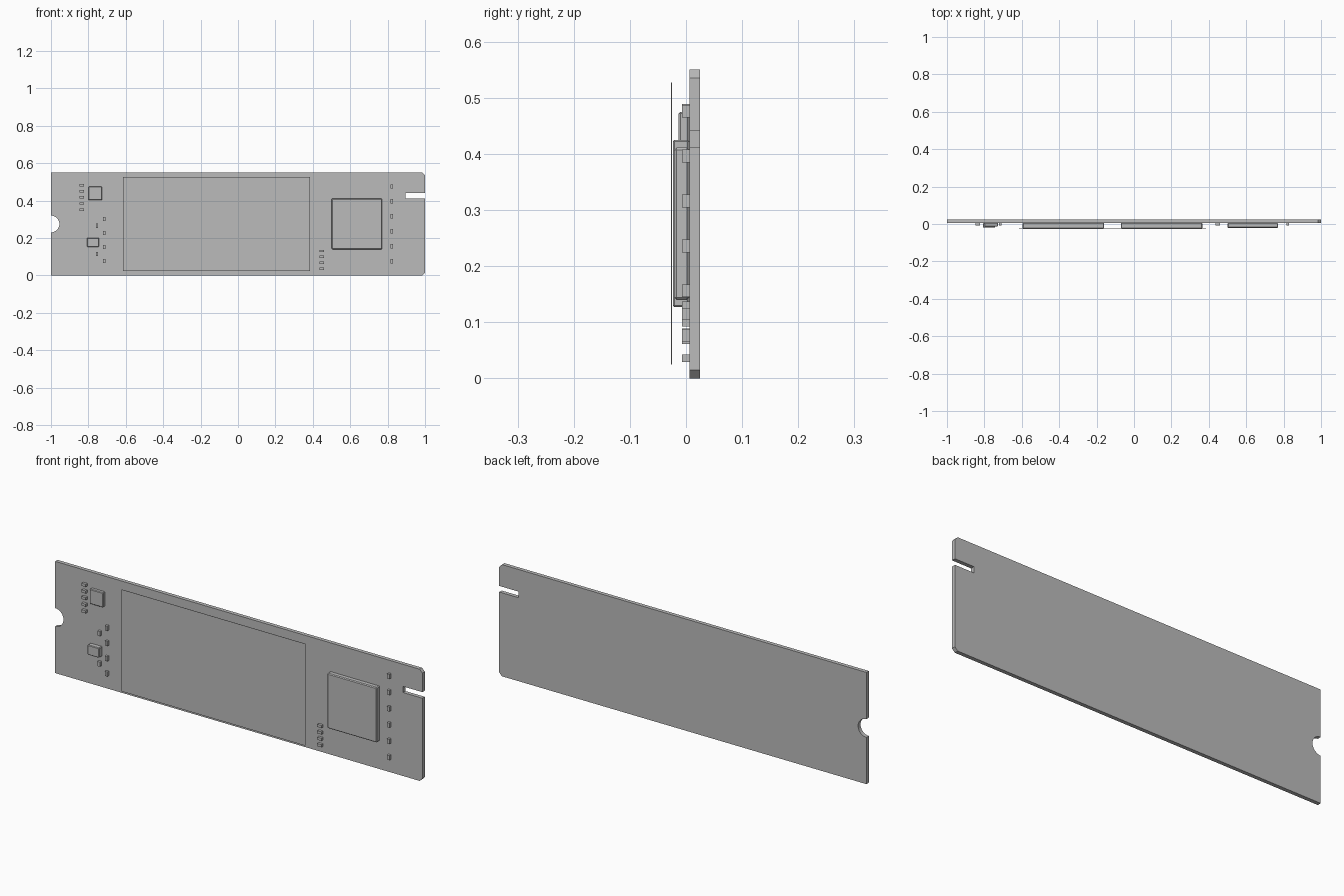
import bpy, bmesh, math

cube = bpy.data.objects.get("Cube")
if cube:
    bpy.data.objects.remove(cube)

grey = bpy.data.materials.new("plain grey")
grey.use_nodes = True
COLOUR = (0.5, 0.5, 0.5, 1)
grey.diffuse_color = COLOUR
grey.node_tree.nodes["Principled BSDF"].inputs["Base Color"].default_value = COLOUR

BOARD_FRONT, BOARD_BACK, HEIGHT = 0.006, 0.025, 0.55


def add_object(name, bm):
    mesh = bpy.data.meshes.new(name)
    bmesh.ops.recalc_face_normals(bm, faces=bm.faces)
    bm.to_mesh(mesh)
    bm.free()
    mesh.materials.append(grey)
    obj = bpy.data.objects.new(name, mesh)
    bpy.context.collection.objects.link(obj)
    return obj


def box(name, x0, x1, z0, z1, front, back=BOARD_FRONT, bevel=0):
    bm = bmesh.new()
    bmesh.ops.create_cube(bm, size=1)
    for v in bm.verts:
        v.co = (x1 if v.co.x > 0 else x0,
                back if v.co.y > 0 else front,
                z1 if v.co.z > 0 else z0)
    obj = add_object(name, bm)
    if bevel:
        mod = obj.modifiers.new("edge", "BEVEL")
        mod.width, mod.segments = bevel, 1
    return obj


# Circuit board: chamfered connector end, key slot and half-round screw notch
c = 0.015
outline = [(-1, 0), (1 - c, 0), (1, c), (1, 0.411), (0.895, 0.411),
           (0.895, 0.441), (1, 0.441), (1, HEIGHT - c), (1 - c, HEIGHT), (-1, HEIGHT)]
steps, radius = 20, 0.045
for i in range(steps + 1):
    a = math.pi * (0.5 - i / steps)
    outline.append((-1 + radius * math.cos(a), HEIGHT / 2 + radius * math.sin(a)))
bm = bmesh.new()
face = bm.faces.new([bm.verts.new((x, BOARD_FRONT, z)) for x, z in outline])
extruded = bmesh.ops.extrude_face_region(bm, geom=[face])["geom"]
bmesh.ops.translate(bm, vec=(0, BOARD_BACK - BOARD_FRONT, 0),
                    verts=[g for g in extruded if isinstance(g, bmesh.types.BMVert)])
board = add_object("circuit_board", bm)

# Main chips
box("memory_chip_right", -0.595, -0.16, 0.127, 0.425, -0.0235, bevel=0.003)
box("memory_chip_left", -0.07, 0.365, 0.127, 0.425, -0.0235, bevel=0.003)
box("controller_chip", 0.5, 0.77, 0.14, 0.411, -0.021, bevel=0.004)
box("power_chip", -0.8, -0.727, 0.402, 0.475, -0.013, bevel=0.003)
box("regulator_chip", -0.807, -0.743, 0.152, 0.201, -0.02, bevel=0.003)

# Thin label sheet over the memory chips
box("label_sheet", -0.615, 0.385, 0.025, 0.527, -0.0265, -0.025)


# Columns of small surface components: x, lowest z, spacing, count, upright
columns = [(-0.836, 0.352, 0.0325, 5, False),
           (-0.714, 0.077, 0.075, 4, True),
           (-0.754, 0.115, 0.15, 2, True),
           (0.823, 0.076, 0.08, 6, True),
           (0.448, 0.036, 0.0315, 4, False)]
for n, (x, z, gap, count, upright) in enumerate(columns):
    w, h = (0.0065, 0.0115) if upright else (0.0115, 0.0065)
    for i in range(count):
        zc = z + i * gap
        box(f"capacitor_{n + 1}_{i + 1}", x - w, x + w, zc - h, zc + h, -0.007)
